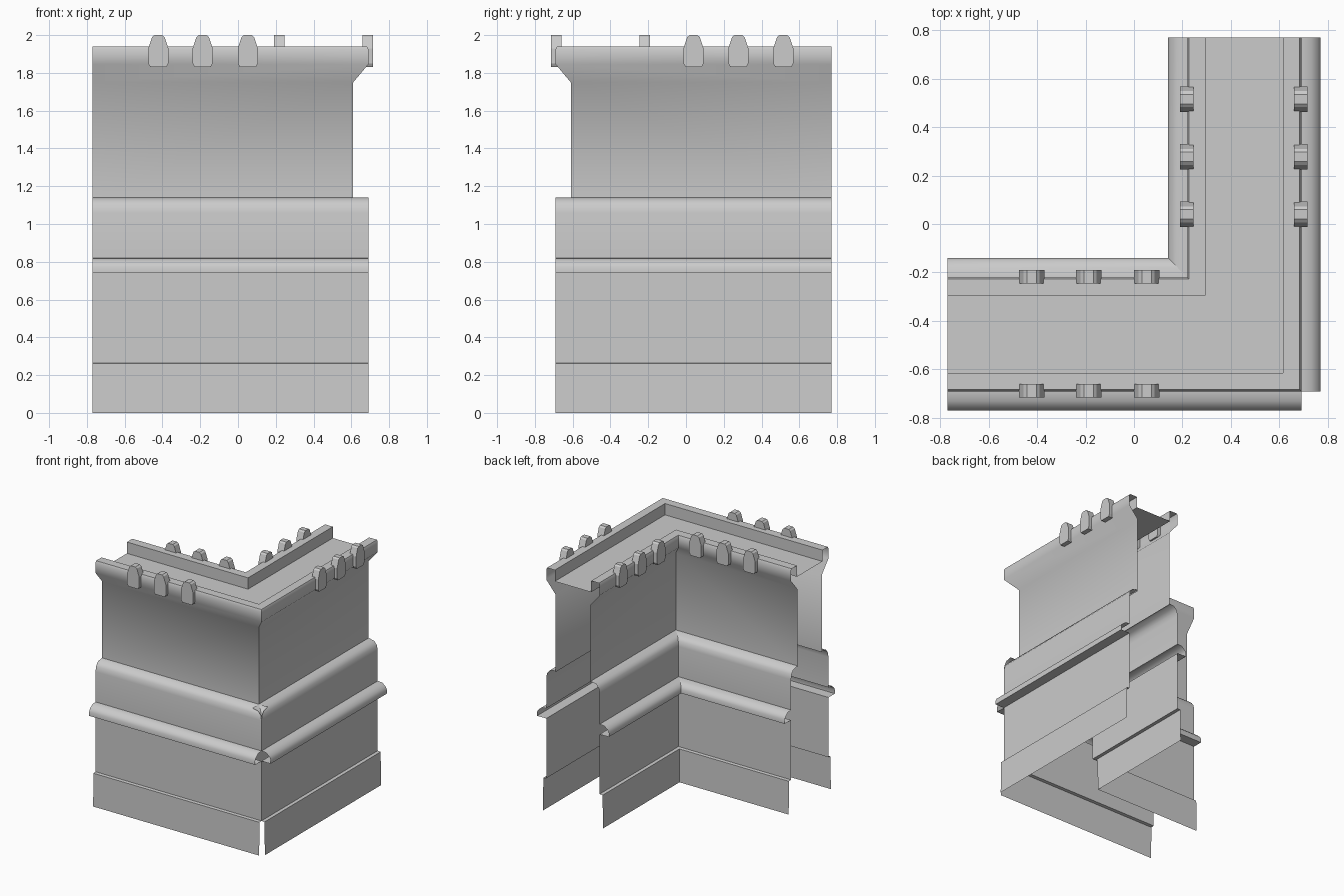
import bpy, bmesh, math
from mathutils import Vector

if "Cube" in bpy.data.objects:
    bpy.data.objects.remove(bpy.data.objects["Cube"])

END = -0.77      # open end of each arm
MID = 0.455      # centre line of the L-shaped wall
CORNER = 0.69    # where the lower outer courses stop at the corner


def finish(name, bm, smooth=True):
    me = bpy.data.meshes.new(name)
    bm.to_mesh(me)
    bm.free()
    ob = bpy.data.objects.new(name, me)
    bpy.context.collection.objects.link(ob)
    if smooth:
        bpy.context.view_layer.objects.active = ob
        ob.select_set(True)
        bpy.ops.object.shade_smooth_by_angle(angle=math.radians(46))
        ob.select_set(False)
    return ob


def place(t, d, z, side):
    # front arm runs along x at y = -d; the side arm is its diagonal mirror
    return Vector((d, -t, z)) if side else Vector((t, -d, z))


def wall(name, profile, outer, side, square):
    # open sheet: profile of (offset from centre line, height) run along one arm
    bm = bmesh.new()
    rows = []
    for o, z in profile:
        d = MID + o if outer else MID - o
        stop = CORNER if (outer and square) else d
        rows.append([bm.verts.new(place(t, d, z, side)) for t in (END, stop)])
    faces = [bm.faces.new((a[0], a[1], b[1], b[0])) for a, b in zip(rows, rows[1:])]
    bm.normal_update()
    s = 1 if outer else -1
    out = Vector((s, 0, 0)) if side else Vector((0, -s, 0))
    if faces[0].normal.dot(out) < 0:
        bmesh.ops.reverse_faces(bm, faces=faces)
    finish(name, bm)


skirt = [(0.265, 0), (0.26, 0.262), (0.235, 0.265)]
lower = [(0.235, 0.265), (0.235, 0.74), (0.315, 0.74), (0.315, 0.772), (0.304, 0.793),
         (0.275, 0.817), (0.235, 0.82), (0.235, 1.06), (0.228, 1.10),
         (0.205, 1.13), (0.155, 1.14)]
upper = [(0.155, 1.13), (0.155, 1.75), (0.235, 1.845), (0.235, 1.925),
         (0.228, 1.94), (0.16, 1.94), (0.16, 1.85)]

for outer in (True, False):
    for side in (False, True):
        tag = ("outer" if outer else "inner") + ("_side" if side else "_front")
        wall("skirt_" + tag, skirt, outer, side, True)
        wall("lower_wall_" + tag, lower, outer, side, True)
        wall("upper_wall_" + tag, upper, outer, side, False)

# walkway floor between the parapets
bm = bmesh.new()
a, b = MID - 0.16, MID + 0.16
for side in (False, True):
    vs = [bm.verts.new(place(t, d, 1.85, side)) for t, d in ((END, a), (a, a), (b, b), (END, b))]
    f = bm.faces.new(vs)
    f.normal_update()
    if f.normal.z < 0:
        f.normal_flip()
finish("walkway_floor", bm, False)


def merlon(name, t, d, outer, side):
    # faceted block straddling the parapet's outer face
    outline = [(-0.042, 1.83), (0.042, 1.83), (0.053, 1.85), (0.053, 1.93),
               (0.033, 1.99), (0.02, 2.0), (-0.02, 2.0), (-0.033, 1.99),
               (-0.053, 1.93), (-0.053, 1.85)]
    s = 1 if outer else -1
    bm = bmesh.new()
    rings = [[bm.verts.new(place(t + u, d + s * k, z, side)) for u, z in outline]
             for k in (-0.028, 0.028)]
    n = len(outline)
    for r in rings:
        bm.faces.new(r)
    for i in range(n):
        j = (i + 1) % n
        bm.faces.new((rings[0][i], rings[0][j], rings[1][j], rings[1][i]))
    bmesh.ops.recalc_face_normals(bm, faces=bm.faces)
    finish(name, bm, False)


for side, spots in ((False, (-0.422, -0.187, 0.052)), (True, (-0.515, -0.277, -0.04))):
    for outer, d in ((True, 0.687), (False, 0.218)):
        for i, t in enumerate(spots):
            merlon(f"merlon_{'outer' if outer else 'inner'}_{'side' if side else 'front'}_{i}",
                   t, d, outer, side)
